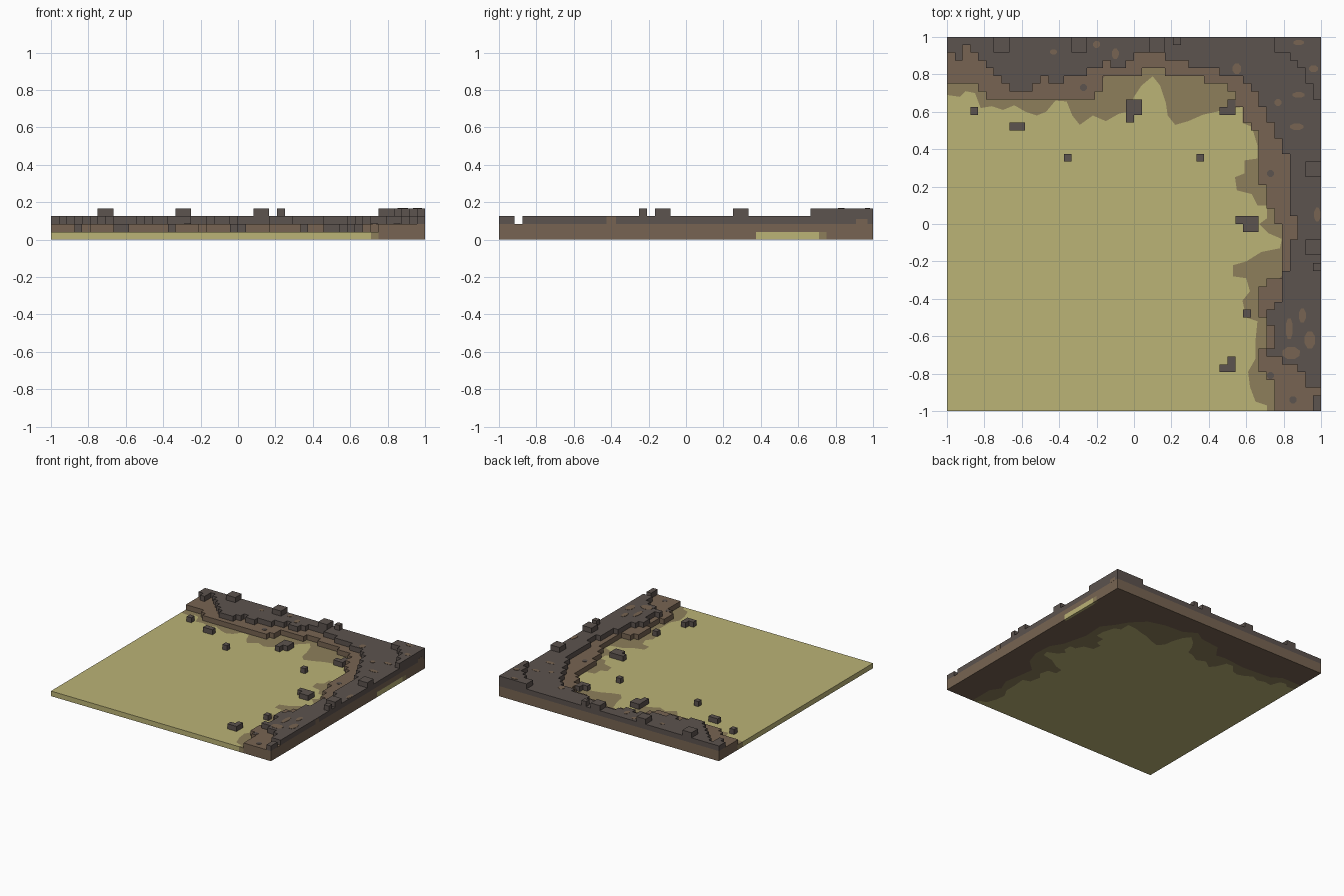
import bpy, bmesh, math
from mathutils import Vector

cube = bpy.data.objects.get("Cube")
if cube:
    bpy.data.objects.remove(cube, do_unlink=True)

N = 48                # cells per side
S = 2 / N             # cell size, also the height of one step


def material(name, rgb):
    lin = [((c / 255 + 0.055) / 1.055) ** 2.4 for c in rgb] + [1]
    m = bpy.data.materials.new(name)
    m.use_nodes = True
    m.diffuse_color = lin
    b = m.node_tree.nodes["Principled BSDF"]
    b.inputs["Base Color"].default_value = lin
    b.inputs["Roughness"].default_value = 0.9
    return m


SAND = material("sand", (187, 179, 118))
DAMP = material("damp sand", (141, 127, 91))
EARTH = material("brown earth", (119, 100, 82))
ROCK = material("dark rock", (92, 83, 78))


def finish(name, bm, mat):
    bmesh.ops.recalc_face_normals(bm, faces=bm.faces)
    me = bpy.data.meshes.new(name)
    bm.to_mesh(me)
    bm.free()
    me.materials.append(mat)
    ob = bpy.data.objects.new(name, me)
    bpy.context.collection.objects.link(ob)
    return ob


def raise_faces(bm, height):
    res = bmesh.ops.extrude_face_region(bm, geom=bm.faces[:], use_keep_orig=True)
    vs = [g for g in res["geom"] if isinstance(g, bmesh.types.BMVert)]
    bmesh.ops.translate(bm, verts=vs, vec=(0, 0, height))


def prism(name, outline, z, height, mat):
    bm = bmesh.new()
    bm.faces.new([bm.verts.new((x, y, z)) for x, y in outline])
    raise_faces(bm, height)
    return finish(name, bm, mat)


def cells_block(name, cells, level, mat):
    """Solid one step high over a set of grid cells."""
    bm = bmesh.new()
    verts = {}

    def v(i, j):
        if (i, j) not in verts:
            verts[i, j] = bm.verts.new((-1 + i * S, -1 + j * S, level * S))
        return verts[i, j]

    for i, j in sorted(cells):
        bm.faces.new((v(i, j), v(i + 1, j), v(i + 1, j + 1), v(i, j + 1)))
    raise_faces(bm, S)
    bmesh.ops.dissolve_limit(bm, angle_limit=0.01, verts=bm.verts[:], edges=bm.edges[:])
    return finish(name, bm, mat)


def steps(runs, k):
    """Value of the last run starting at or before k."""
    val = N
    for start, value in runs:
        if k >= start:
            val = value
    return val


def ledge(back, side, split):
    """Cells behind the back profile or beyond the side profile."""
    return {(i, j) for i in range(N) for j in range(N)
            if (j >= split and j >= steps(back, i)) or (j < split and i >= steps(side, j))}


# Ground slab: sand, damp sand and earth side by side
shore = [(-1, .69), (-.93, .68), (-.9, .71), (-.85, .7), (-.82, .62), (-.76, .63), (-.7, .61),
         (-.64, .635), (-.58, .6), (-.52, .58), (-.47, .6), (-.42, .66), (-.36, .655),
         (-.33, .58), (-.29, .53), (-.22, .58), (-.15, .55), (-.08, .59), (-.03, .6),
         (0, .68), (.04, .74), (.1, .79), (.14, .74), (.17, .65), (.18, .58), (.22, .53),
         (.29, .55), (.37, .585), (.44, .6), (.5, .62), (.58, .625), (.58, .54), (.63, .52),
         (.66, .42), (.66, .35), (.59, .34), (.59, .27), (.54, .25), (.55, .18), (.63, .16),
         (.66, .1), (.71, .1), (.71, .03), (.67, 0), (.72, -.05), (.79, -.08), (.78, -.13),
         (.68, -.15), (.6, -.2), (.53, -.22), (.53, -.28), (.6, -.29), (.62, -.36),
         (.58, -.41), (.6, -.5), (.66, -.52), (.65, -.62), (.65, -.72), (.61, -.79),
         (.62, -.87), (.65, -.95), (.71, -.97), (.71, -1)]
bank = [(-1, .76), (-.82, .76), (-.75, .71), (-.5, .69), (-.3, .71), (-.22, .7), (-.15, .8),
        (.02, .82), (.1, .87), (.2, .81), (.36, .8), (.5, .76), (.6, .66), (.66, .56),
        (.73, .47), (.72, .3), (.77, .1), (.83, 0), (.84, -.15), (.8, -.27), (.7, -.36),
        (.72, -.5), (.74, -.62), (.7, -.72), (.75, -.8), (.75, -1)]
pocket = (.375, .71, .75)     # sandy pocket in the outer side wall
prism("sand_ground", shore + [(-1, -1)], 0, S, SAND)
prism("damp_sand_edge", shore + bank[::-1], 0, S, DAMP)
prism("earth_ground", bank + [(1, -1), (1, pocket[0]), (.98, pocket[0]), (.98, pocket[2]),
                              (1, pocket[2]), (1, 1), (-1, 1)], 0, S, EARTH)
for name, a, b, m in (("sand_pocket", pocket[0], pocket[1], SAND),
                      ("damp_sand_pocket", pocket[1], pocket[2], DAMP)):
    prism(name, [(.98, a), (1, a), (1, b), (.98, b)], 0, S, m)

# Earth ledge
earth_back = [(0, 42), (4, 41), (5, 40), (19, 41), (20, 43), (25, 44), (28, 43), (33, 42),
              (36, 41), (37, 39), (38, 37)]
earth_side = [(0, 42), (4, 41), (5, 40), (8, 41), (12, 40), (16, 41), (17, 43), (24, 42),
              (26, 41), (29, 40), (36, 39)]
cells_block("earth_ledge", ledge(earth_back, earth_side, 37), 1, EARTH)

# Rock ledge
rock_back = [(0, 46), (1, 45), (2, 47), (3, 46), (4, 45), (5, 44), (6, 43), (7, 42), (8, 41),
             (11, 42), (12, 43), (13, 42), (15, 43), (18, 44), (20, 45), (21, 44), (23, 45),
             (24, 46), (28, 45), (31, 44), (35, 43), (38, 42), (39, 41), (40, 39), (41, 37)]
rock_side = [(0, 47), (2, 48), (3, 47), (5, 45), (6, 43), (7, 41), (8, 42), (11, 41),
             (13, 42), (14, 43), (18, 44), (22, 45), (25, 44), (33, 43), (35, 42)]
cells_block("rock_ledge", ledge(rock_back, rock_side, 37) | {(46, 3), (46, 4)}, 2, ROCK)

# Raised rock corner and rocks along the rim
corner = [(42, 46), (44, 45), (45, 44), (46, 42), (47, 40)]
cells_block("rock_corner", ledge(corner, [], 40), 3, ROCK)


def rect(i, j, w, h):
    return {(i + a, j + b) for a in range(w) for b in range(h)}


rim = [rect(6, 46, 2, 2), rect(16, 46, 2, 2), rect(26, 46, 2, 2), rect(29, 47, 1, 1),
       rect(47, 18, 1, 1), rect(46, 20, 2, 2), rect(46, 30, 2, 2)]
for k, r in enumerate(rim, 1):
    cells_block(f"rim_rock_{k}", r, 3, ROCK)

# Loose rocks on the sand
loose = [rect(3, 38, 1, 1), rect(8, 36, 2, 1), rect(15, 32, 1, 1), rect(32, 32, 1, 1),
         rect(23, 38, 2, 2) | {(23, 37)}, rect(35, 38, 2, 1) | {(36, 39)},
         rect(37, 24, 3, 1) | rect(38, 23, 2, 1), rect(38, 12, 1, 1),
         rect(35, 5, 2, 1) | {(36, 6)}]
for k, r in enumerate(loose, 1):
    cells_block(f"loose_rock_{k}", r, 1, ROCK)


# Thin rounded patches of colour on the ledges
def patch(name, x, y, rx, ry, level, mat):
    ring = [(x + rx * math.cos(t * math.pi / 4 + .39), y + ry * math.sin(t * math.pi / 4 + .39))
            for t in range(8)]
    prism(name, ring, level * S, .002, mat)


earth_spots = [(.55, .83, .025, .03, 3), (-.2, .96, .02, .02, 3), (-.43, .92, .02, .015, 3),
               (-.1, .82 + .09, .02, .03, 3), (.88, .69, .035, .016, 3), (.77, .65, .02, .02, 3),
               (.87, .52, .04, .018, 3), (.83, -.56, .02, .06, 3), (.9, -.49, .02, .04, 3),
               (.84, -.69, .05, .035, 3), (.94, -.62, .03, .05, 3), (.98, .05, .018, .04, 3),
               (.96, .83, .025, .02, 4), (.88, .97, .03, .015, 4)]
for k, s in enumerate(earth_spots, 1):
    patch(f"earth_patch_{k}", *s, EARTH)
rock_spots = [(-.27, .73), (.73, .27), (.73, -.81), (.85, -.94)]
for k, (x, y) in enumerate(rock_spots, 1):
    patch(f"rock_patch_{k}", x, y, .02, .02, 2, ROCK)

# Earth stains on the outer rock wall
for k, (y, w, h) in enumerate([(-.4, .025, .04), (.94, .03, .028)], 1):
    prism(f"wall_stain_{k}", [(.999, y - w), (1.001, y - w), (1.001, y + w), (.999, y + w)],
          2 * S, h, EARTH)
